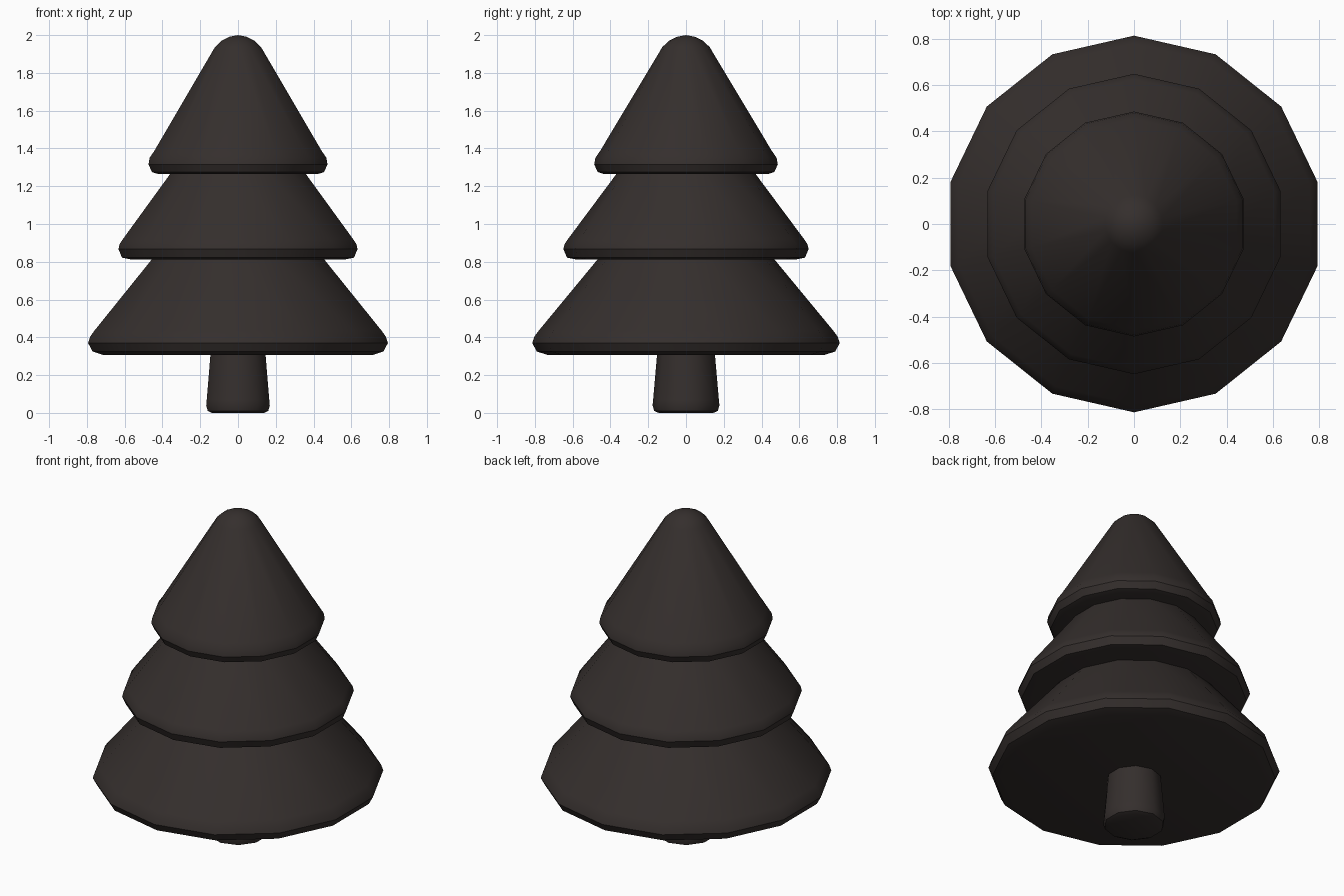
import bpy, bmesh, math

if "Cube" in bpy.data.objects:
    bpy.data.objects.remove(bpy.data.objects["Cube"])

bark = bpy.data.materials.new("dark_brown")
bark.diffuse_color = (0.035, 0.028, 0.026, 1)
bark.use_nodes = True
bark.node_tree.nodes["Principled BSDF"].inputs["Base Color"].default_value = bark.diffuse_color


def lathe(name, profile, sides, angle):
    """Revolve (radius, z) points, bottom to top, with a corner on +y; caps both ends."""
    bm = bmesh.new()
    rings = []
    for r, z in profile:
        if r == 0:
            rings.append([bm.verts.new((0, 0, z))] * sides)
            continue
        rings.append([bm.verts.new((r * math.sin(2 * math.pi * i / sides),
                                    r * math.cos(2 * math.pi * i / sides), z))
                      for i in range(sides)])
    for a, b in zip(rings, rings[1:]):
        for i in range(sides):
            j = (i + 1) % sides
            quad = [a[i], a[j], b[j], b[i]]
            bm.faces.new(list(dict.fromkeys(quad)))
    for ring in (rings[0], rings[-1]):
        if len(set(ring)) > 1:
            bm.faces.new(ring)
    bmesh.ops.recalc_face_normals(bm, faces=bm.faces)
    mesh = bpy.data.meshes.new(name)
    bm.to_mesh(mesh)
    bm.free()
    mesh.materials.append(bark)
    obj = bpy.data.objects.new(name, mesh)
    bpy.context.collection.objects.link(obj)
    bpy.ops.object.select_all(action='DESELECT')
    obj.select_set(True)
    bpy.context.view_layer.objects.active = obj
    bpy.ops.object.shade_smooth_by_angle(angle=math.radians(angle))
    return obj


# Trunk with a rounded foot
lathe("trunk", [(0.145, 0), (0.168, 0.01), (0.177, 0.04), (0.174, 0.07), (0.153, 0.312)], 10, 40)

# Three skirts of foliage, each with a bevelled rim
lathe("lower_foliage", [(0.733, 0.307), (0.79, 0.325), (0.814, 0.37), (0.802, 0.405),
                        (0.78, 0.435), (0.466, 0.815)], 14, 29)
lathe("middle_foliage", [(0.58, 0.812), (0.63, 0.822), (0.649, 0.867), (0.643, 0.893),
                         (0.625, 0.92), (0.366, 1.268)], 14, 29)
lathe("top_foliage", [(0.435, 1.265), (0.467, 1.275), (0.486, 1.315), (0.48, 1.35),
                      (0.455, 1.386), (0.125, 1.937), (0.09, 1.97), (0.048, 1.991),
                      (0, 2.0)], 14, 29)
